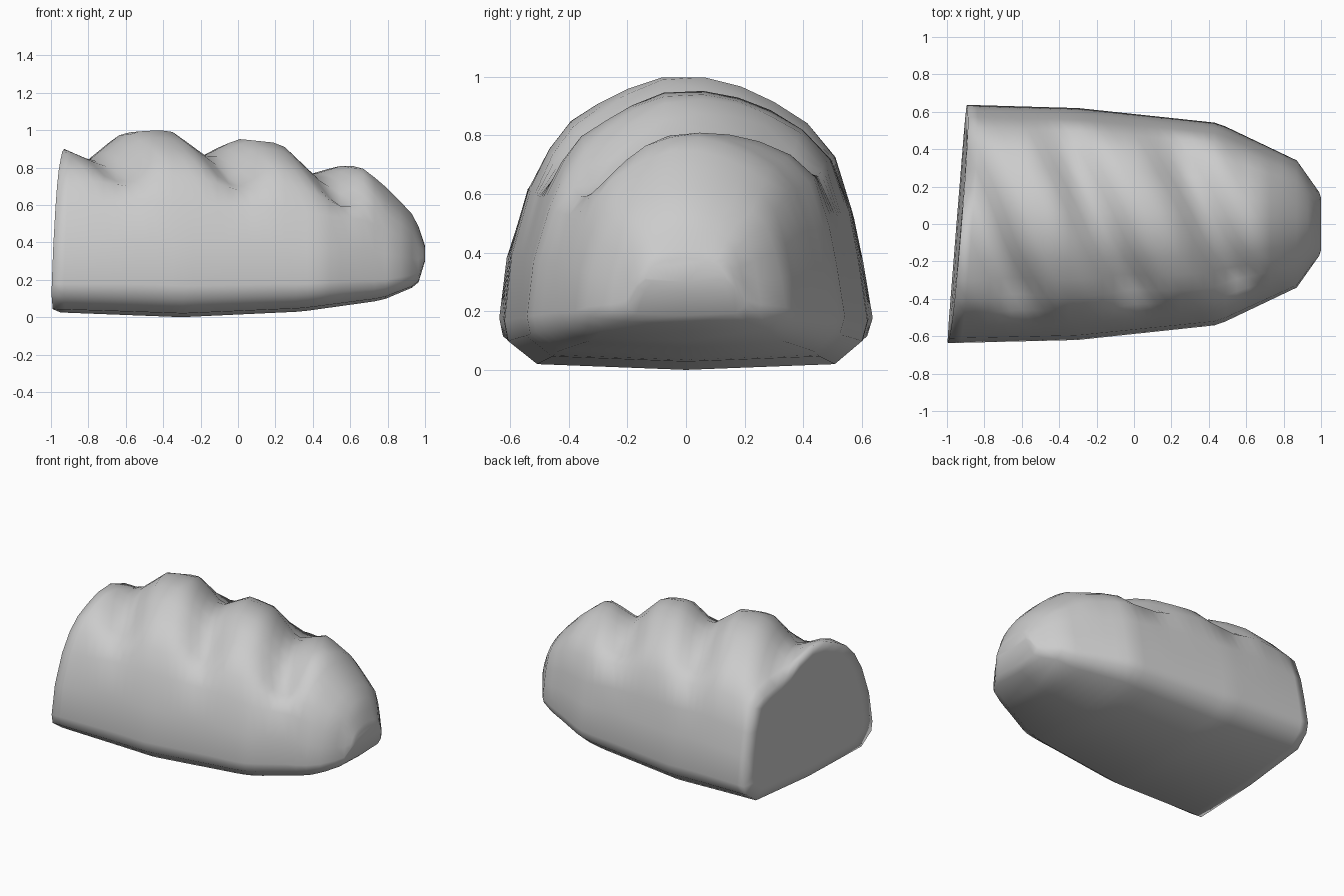
import bpy, bmesh

cube = bpy.data.objects.get("Cube")
if cube:
    bpy.data.objects.remove(cube, do_unlink=True)


def material(name, colour):
    mat = bpy.data.materials.new(name)
    mat.use_nodes = True
    mat.diffuse_color = colour
    mat.node_tree.nodes["Principled BSDF"].inputs["Base Color"].default_value = colour
    return mat


def clamp(t):
    return max(0.0, min(1.0, t))


def along(curve, x):
    """Read a value off a polyline of (x, value) points."""
    for (x0, v0), (x1, v1) in zip(curve, curve[1:]):
        if x <= x1:
            return v0 + (v1 - v0) * clamp((x - x0) / (x1 - x0))
    return curve[-1][1]


# Half width, underside height and crest height along the loaf
WIDTH = [(-0.95, 0.637), (-0.3, 0.62), (0.45, 0.54), (0.87, 0.34), (0.99, 0.17), (1, 0.14)]
UNDER = [(-0.95, 0.025), (-0.3, 0), (0.34, 0.03), (0.77, 0.09), (0.96, 0.17), (1, 0.3)]
CREST = [(-0.95, 0.92), (-0.58, 0.99), (-0.42, 1), (-0.28, 0.98), (0.08, 0.945), (0.22, 0.93),
         (0.5, 0.84), (0.68, 0.79), (0.82, 0.67), (0.95, 0.53), (1, 0.38)]

# Cross-section as fractions of half width and height
SECTION = [(-0.82, 0.02), (0, 0), (0.82, 0.02), (0.97, 0.1), (1, 0.17), (0.95, 0.38),
           (0.9, 0.55), (0.81, 0.74), (0.66, 0.85), (0.48, 0.92), (0.3, 0.97), (0.1, 1),
           (-0.13, 1), (-0.32, 0.96), (-0.48, 0.91), (-0.63, 0.85), (-0.75, 0.76),
           (-0.86, 0.62), (-0.96, 0.4), (-1, 0.17), (-0.98, 0.1)]
SLASHES = (-0.8, -0.18, 0.4)


def crust_point(x, u, v):
    low, high = along(UNDER, x), along(CREST, x)
    y = u * along(WIDTH, x)
    z = low + v * (high - low)
    # Lean the cut end
    fade = clamp((-0.4 - x) / 0.55)
    px = x + fade * (0.08 * y + 0.03 * z)
    # Diagonal slashes across the top crust
    depth = max(clamp(1 - abs(px - s + 0.45 * y) / 0.2) for s in SLASHES)
    depth *= clamp((v - 0.7) / 0.14)
    return px, y * (1 - 0.06 * depth), z - 0.125 * depth


bm = bmesh.new()
stations = [-0.95 + i * 0.06 for i in range(30)] + [0.87, 0.93, 0.965, 0.99, 1]
rings = [[bm.verts.new(crust_point(x, u, v)) for u, v in SECTION] for x in stations]

# Cut face: an inner ring just inside the crust
centre = crust_point(stations[0], 0, 0.5)
inner = [bm.verts.new([c + (p - c) * 0.85 for c, p in zip(centre, vert.co)])
         for vert in rings[0]]
rings.insert(0, inner)

count = len(SECTION)
for a, b in zip(rings, rings[1:]):
    for i in range(count):
        j = (i + 1) % count
        bm.faces.new((a[i], a[j], b[j], b[i]))
bm.faces.new(rings[0])
bm.faces.new(rings[-1])
bmesh.ops.recalc_face_normals(bm, faces=bm.faces)
for face in bm.faces:
    face.smooth = True

mesh = bpy.data.meshes.new("bread_loaf")
bm.to_mesh(mesh)
bm.free()
mesh.materials.append(material("plain grey", (0.6, 0.6, 0.6, 1)))
loaf = bpy.data.objects.new("bread_loaf", mesh)
bpy.context.collection.objects.link(loaf)
